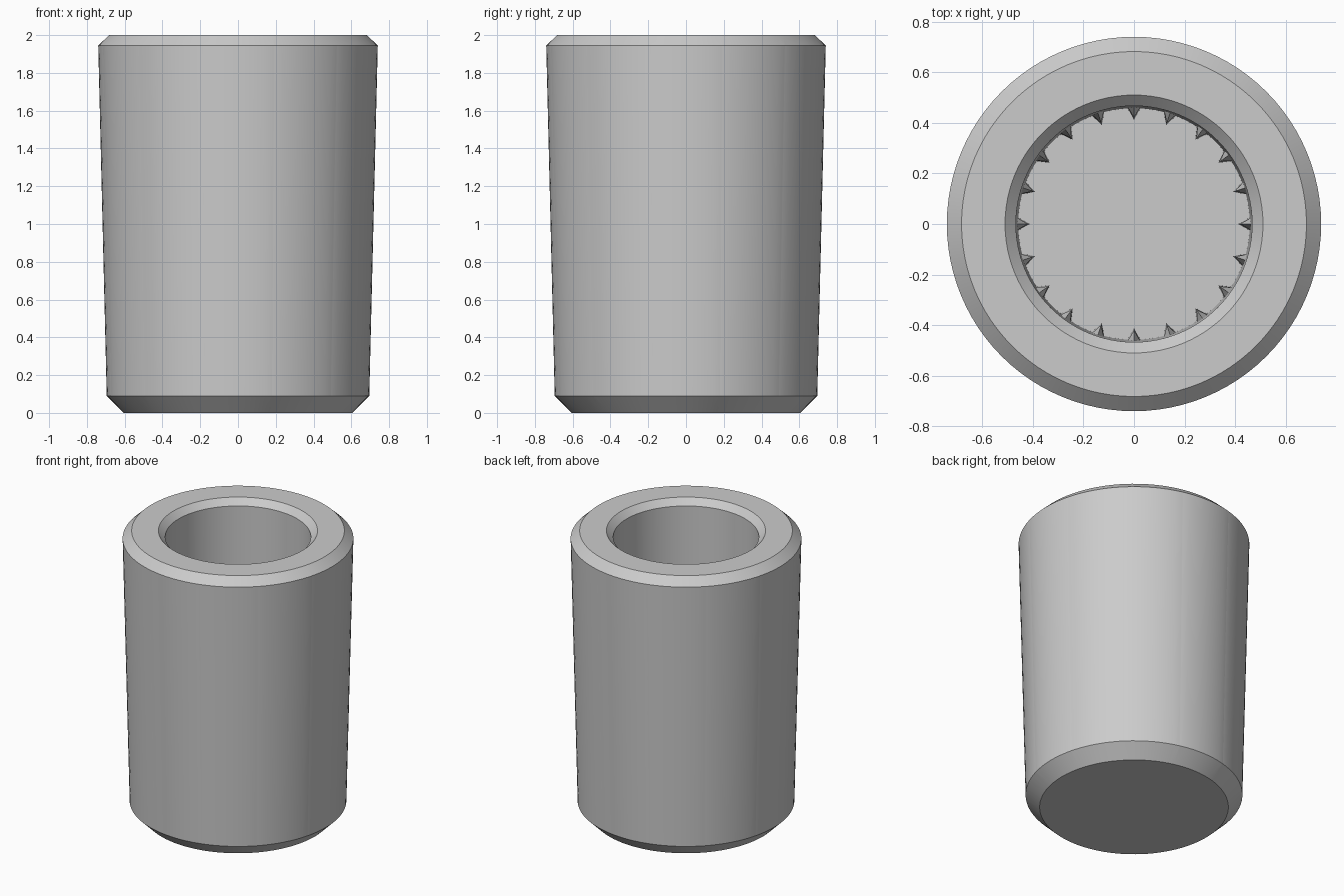
import bpy, bmesh, math
from mathutils import Vector

if "Cube" in bpy.data.objects:
    bpy.data.objects.remove(bpy.data.objects["Cube"])

grey = bpy.data.materials.new("plain grey")
grey.diffuse_color = (0.6, 0.6, 0.6, 1)
grey.use_nodes = True
grey.node_tree.nodes["Principled BSDF"].inputs["Base Color"].default_value = grey.diffuse_color

FLOOR = 0.30      # bottom of the bore
SEGMENTS = 96


def finish(name, bm):
    bmesh.ops.remove_doubles(bm, verts=bm.verts, dist=1e-5)
    bmesh.ops.recalc_face_normals(bm, faces=bm.faces)
    mesh = bpy.data.meshes.new(name)
    bm.to_mesh(mesh)
    bm.free()
    mesh.materials.append(grey)
    ob = bpy.data.objects.new(name, mesh)
    bpy.context.collection.objects.link(ob)
    return ob


def polar(r, a, z):
    return Vector((r * math.cos(a), r * math.sin(a), z))


# Knob body: tapered outside, chamfered ends, blind bore
profile = [(0.605, 0), (0.695, 0.09), (0.74, 1.945), (0.682, 2.0),
           (0.51, 2.0), (0.467, 1.957), (0.458, FLOOR)]
bm = bmesh.new()
rings = [[bm.verts.new(polar(r, 2 * math.pi * i / SEGMENTS, z))
          for i in range(SEGMENTS)] for r, z in profile]
for lo, hi in zip(rings, rings[1:]):
    for i in range(SEGMENTS):
        j = (i + 1) % SEGMENTS
        bm.faces.new((lo[i], lo[j], hi[j], hi[i]))
bm.faces.new(rings[0])
bm.faces.new(rings[-1])
body = finish("knob_body", bm)

# Twelve round flutes, leaning with the taper of the wall
bm = bmesh.new()
GROOVE_R, SIDES = 0.122, 40
for k in range(12):
    a = math.radians(15 + 30 * k)
    side = Vector((-math.sin(a), math.cos(a), 0))
    ends = []
    for z in (-0.2, 2.2):
        centre = 0.778 + 0.0243 * z + 0.0365
        ends.append([bm.verts.new(
            polar(centre + GROOVE_R * math.cos(t), a, z) + side * GROOVE_R * math.sin(t))
            for t in (2 * math.pi * i / SIDES for i in range(SIDES))])
    lo, hi = ends
    for i in range(SIDES):
        j = (i + 1) % SIDES
        bm.faces.new((lo[i], lo[j], hi[j], hi[i]))
    bm.faces.new(lo)
    bm.faces.new(hi)
cutter = finish("flute_cutter", bm)
cutter.hide_render = True

cut = body.modifiers.new("flutes", 'BOOLEAN')
cut.operation = 'DIFFERENCE'
cut.solver = 'EXACT'
cut.object = cutter
bpy.context.view_layer.objects.active = body
body.select_set(True)
bpy.ops.object.modifier_apply(modifier=cut.name)
bpy.data.objects.remove(cutter)
bpy.ops.object.shade_smooth_by_angle(angle=math.radians(25))

# Twenty pointed grip splines low in the bore, with sloped lead-in tops
bm = bmesh.new()
for k in range(20):
    a = math.radians(18 * k)
    half = math.radians(3.6)
    rows = []
    for z, tip, spread in ((FLOOR, 0.412, 1.0), (0.95, 0.42, 0.9)):
        rows.append([bm.verts.new(polar(0.466, a - half * spread, z)),
                     bm.verts.new(polar(tip, a, z)),
                     bm.verts.new(polar(0.466, a + half * spread, z))])
    apex = bm.verts.new(polar(0.466, a, 1.05))
    lo, hi = rows
    for i in range(3):
        j = (i + 1) % 3
        bm.faces.new((lo[i], lo[j], hi[j], hi[i]))
        bm.faces.new((hi[i], hi[j], apex))
    bm.faces.new(lo)
finish("bore_splines", bm)
